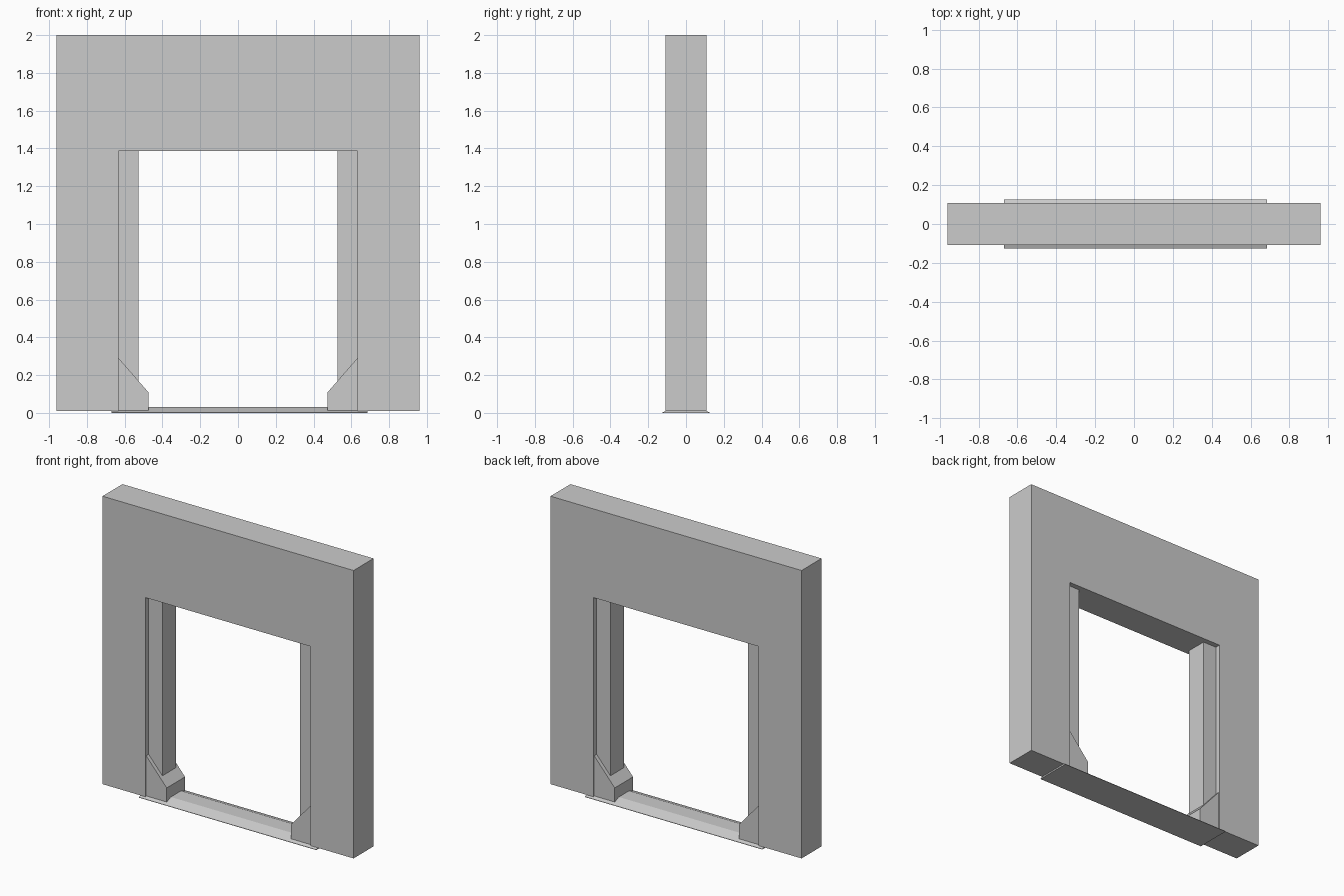
import bpy, bmesh

if "Cube" in bpy.data.objects:
    bpy.data.objects.remove(bpy.data.objects["Cube"])


def prism(name, pts, lo, hi, axis):
    """Extrude a closed profile: axis 'y' takes (x, z) points, axis 'x' takes (y, z)."""
    def place(p, d):
        return (p[0], d, p[1]) if axis == 'y' else (d, p[0], p[1])
    bm = bmesh.new()
    a = [bm.verts.new(place(p, lo)) for p in pts]
    b = [bm.verts.new(place(p, hi)) for p in pts]
    bm.faces.new(a)
    bm.faces.new(b[::-1])
    n = len(pts)
    for i in range(n):
        j = (i + 1) % n
        bm.faces.new((a[i], b[i], b[j], a[j]))
    bmesh.ops.recalc_face_normals(bm, faces=bm.faces)
    mesh = bpy.data.meshes.new(name)
    bm.to_mesh(mesh)
    bm.free()
    obj = bpy.data.objects.new(name, mesh)
    bpy.context.collection.objects.link(obj)
    return obj


W, OPEN, BASE, HEAD, TOP = 0.96, 0.632, 0.01, 1.387, 2.0

# Wall panel with doorway
prism("wall_frame", [(-W, BASE), (-W, TOP), (W, TOP), (W, BASE),
                     (OPEN, BASE), (OPEN, HEAD), (-OPEN, HEAD), (-OPEN, BASE)],
      -0.109, 0.109, 'y')

for side, s in (("left", -1), ("right", 1)):
    # Recessed door jamb
    prism(side + "_jamb", [(s * OPEN, BASE), (s * 0.527, BASE),
                           (s * 0.527, HEAD), (s * OPEN, HEAD)], -0.073, 0.073, 'y')
    # Chamfered guard block at the foot of the jamb
    prism(side + "_corner_guard", [(s * OPEN, BASE), (s * 0.475, BASE),
                                   (s * 0.475, 0.11), (s * OPEN, 0.29)], -0.1, 0.1, 'y')

# Ramped threshold
prism("threshold", [(-0.125, 0), (-0.125, 0.003), (-0.055, 0.03),
                    (0.055, 0.03), (0.125, 0.003), (0.125, 0)], -0.67, 0.686, 'x')
